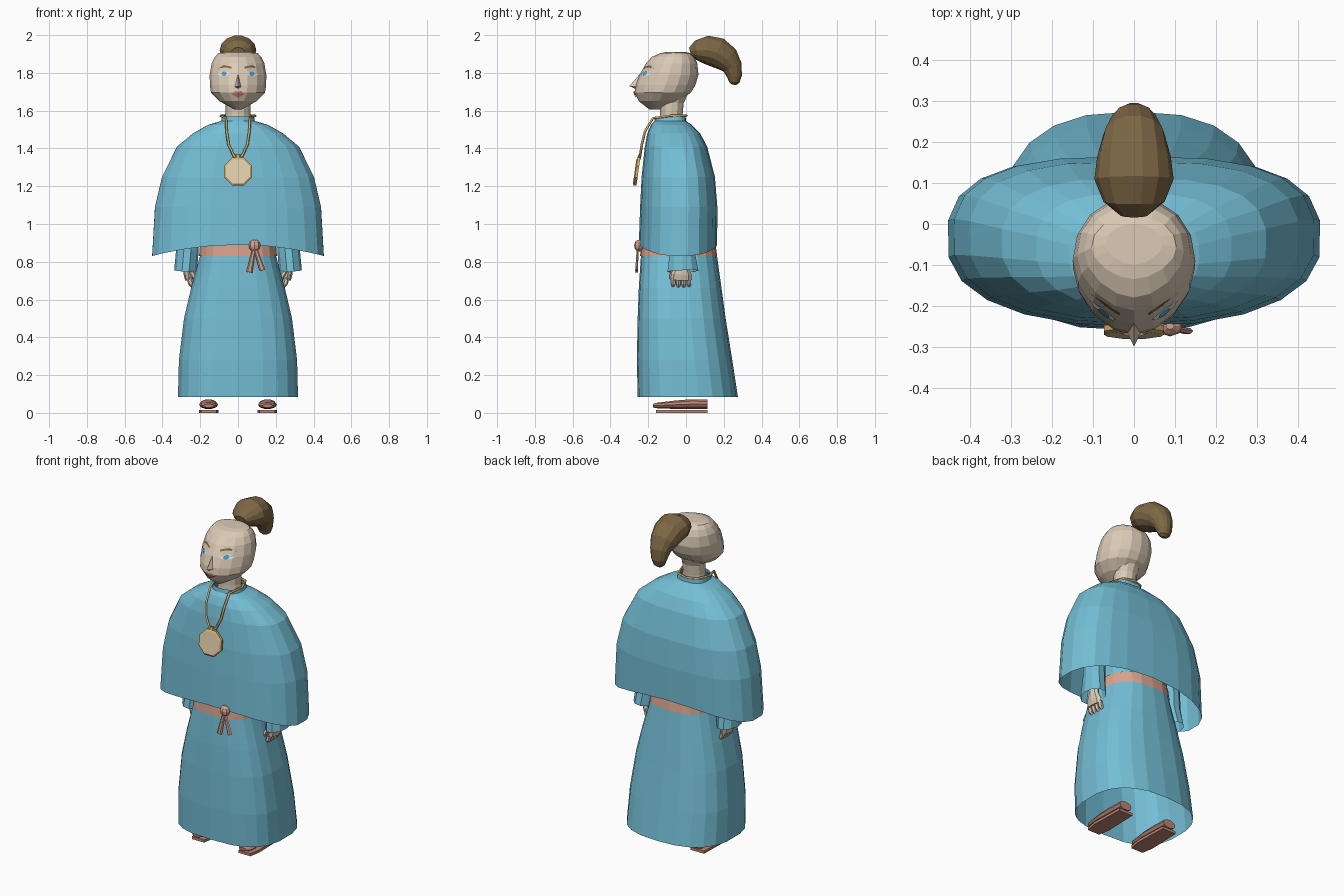
import bpy, bmesh, math
from mathutils import Vector
from mathutils.bvhtree import BVHTree

if "Cube" in bpy.data.objects:
    bpy.data.objects.remove(bpy.data.objects["Cube"])


def material(name, r, g, b):
    m = bpy.data.materials.new(name)
    m.diffuse_color = [((c / 255 + 0.055) / 1.055) ** 2.4 for c in (r, g, b)] + [1]
    m.use_nodes = True
    m.node_tree.nodes["Principled BSDF"].inputs["Base Color"].default_value = m.diffuse_color
    return m


BLUE = material("robe blue", 116, 190, 213)
SKIN = material("skin", 220, 203, 182)
HAIR = material("hair brown", 126, 104, 69)
PINK = material("belt pink", 216, 163, 142)
GOLD = material("gold", 214, 178, 112)
PALE = material("pale gold", 226, 208, 172)
LEATHER = material("sandal leather", 186, 132, 116)
WHITE = material("eye white", 232, 230, 225)
IRIS = material("iris blue", 85, 165, 200)
LIP = material("lip red", 196, 122, 110)


def build(name, verts, faces, mat):
    me = bpy.data.meshes.new(name)
    me.from_pydata(verts, [], faces)
    bm = bmesh.new()
    bm.from_mesh(me)
    bmesh.ops.recalc_face_normals(bm, faces=bm.faces)
    bm.to_mesh(me)
    bm.free()
    me.materials.append(mat)
    ob = bpy.data.objects.new(name, me)
    bpy.context.collection.objects.link(ob)
    return ob


def skin_rings(name, rings, mat, start, end):
    """Joins equal rings of points into a skin, with optional end caps."""
    n = len(rings[0])
    verts = [p for r in rings for p in r]
    faces = [(k * n + i, k * n + (i + 1) % n, (k + 1) * n + (i + 1) % n, (k + 1) * n + i)
             for k in range(len(rings) - 1) for i in range(n)]
    if start:
        faces.append(tuple(range(n)))
    if end:
        faces.append(tuple(range(len(verts) - n, len(verts))))
    return build(name, verts, faces, mat)


def loft(name, levels, mat, n=20, front=2.0, back=2.0, start=False, end=False, hem=0.0):
    """Stacks superellipse levels (z, half width, front y, back y); the first may dip at the sides."""
    rings = []
    for k, (z, rx, yf, yb) in enumerate(levels):
        ring = []
        for i in range(n):
            a = 2 * math.pi * i / n - math.pi / 2
            c, s = math.cos(a), math.sin(a)
            e = 2 / (front if s < 0 else back)
            x = math.copysign(abs(c) ** e, c)
            y = math.copysign(abs(s) ** e, s)
            dip = hem * x * x if k == 0 else 0
            ring.append((rx * x, (yf + yb) / 2 + (yb - yf) / 2 * y, z - dip))
        rings.append(ring)
    return skin_rings(name, rings, mat, start, end)


def tube(name, path, mat, n=8, start=True, end=True):
    """Sweeps an ellipse along (x, y, z, half width, half depth) stations."""
    pts = [Vector(p[:3]) for p in path]
    rings = []
    for k, p in enumerate(path):
        t = (pts[min(k + 1, len(pts) - 1)] - pts[max(k - 1, 0)]).normalized()
        side = (Vector((1, 0, 0)) - t * t.x).normalized()
        up = t.cross(side)
        rings.append([pts[k] + side * p[3] * math.cos(2 * math.pi * i / n)
                      + up * p[4] * math.sin(2 * math.pi * i / n) for i in range(n)])
    return skin_rings(name, rings, mat, start, end)


# Clothes
loft("cape", [(0.89, 0.458, -0.25, 0.165), (1.09, 0.443, -0.243, 0.166), (1.25, 0.405, -0.235, 0.153),
              (1.41, 0.325, -0.218, 0.112), (1.48, 0.24, -0.205, 0.075), (1.525, 0.16, -0.185, 0.03),
              (1.545, 0.09, -0.168, 0.0), (1.568, 0.085, -0.165, -0.002)],
     BLUE, n=22, front=2.3, back=2.8, hem=0.06)
loft("skirt", [(0.085, 0.32, -0.256, 0.275), (0.28, 0.315, -0.26, 0.245), (0.5, 0.288, -0.256, 0.21),
               (0.66, 0.25, -0.25, 0.188), (0.84, 0.2, -0.238, 0.163)], BLUE, n=22, front=2.9, back=2.5)
loft("belt", [(0.83, 0.208, -0.243, 0.165), (0.9, 0.202, -0.238, 0.155)], PINK, n=22, front=2.7, back=2.5)
loft("tunic", [(0.9, 0.198, -0.235, 0.15), (1.15, 0.21, -0.2, 0.12), (1.4, 0.2, -0.17, 0.07),
               (1.5, 0.09, -0.15, 0.0)], BLUE, n=16, front=2.5, back=2.5)

# Belt knot and its two tails
tube("belt_knot", [(0.088, -0.25, z, r, r * 0.8) for z, r in
                   ((0.855, 0.012), (0.87, 0.027), (0.887, 0.031), (0.905, 0.025), (0.916, 0.01))], PINK)
for i, (x, z) in enumerate(((0.06, 0.745), (0.13, 0.755))):
    tube("belt_tail_%d" % i, [(0.088, -0.255, 0.88, 0.009, 0.006), (x, -0.262, z, 0.016, 0.008)], PINK, n=6)

# Sleeves, hands and feet on both sides
for s, side in ((-1, "left"), (1, "right")):
    tube("sleeve_" + side, [(s * 0.2, -0.03, 1.38, 0.05, 0.06), (s * 0.265, -0.02, 1.1, 0.055, 0.06),
                            (s * 0.268, -0.02, 0.86, 0.06, 0.068), (s * 0.278, -0.016, 0.75, 0.06, 0.086)],
         BLUE, n=10, end=False)
    tube("hand_" + side, [(s * 0.27, -0.02, 0.85, 0.022, 0.03), (s * 0.268, -0.022, 0.77, 0.022, 0.035),
                          (s * 0.264, -0.025, 0.735, 0.024, 0.055), (s * 0.258, -0.026, 0.705, 0.022, 0.056)], SKIN)
    for f in range(4):
        y = -0.068 + f * 0.028
        tube("finger_%s_%d" % (side, f), [(s * 0.258, y, 0.715, 0.014, 0.013), (s * 0.25, y, 0.685, 0.014, 0.013),
                                          (s * 0.238, y, 0.665 + 0.005 * (f in (0, 3)), 0.009, 0.009)], SKIN, n=6)
    tube("thumb_" + side, [(s * 0.25, -0.07, 0.75, 0.012, 0.013), (s * 0.232, -0.078, 0.72, 0.012, 0.012),
                           (s * 0.225, -0.074, 0.69, 0.008, 0.008)], SKIN, n=6)
    tube("shoe_" + side, [(s * 0.156, y, z, w, h) for y, z, w, h in
                          ((-0.175, 0.038, 0.026, 0.01), (-0.15, 0.039, 0.043, 0.016), (-0.06, 0.043, 0.05, 0.023),
                           (0.02, 0.046, 0.047, 0.027), (0.115, 0.046, 0.042, 0.026))], LEATHER, n=10)
    outline = [(-0.046, 0.115), (0.046, 0.115), (0.052, -0.09), (0.04, -0.16), (-0.04, -0.16), (-0.052, -0.09)]
    skin_rings("sole_" + side, [[(s * 0.155 + x, y, z) for x, y in outline] for z in (0, 0.016)],
               LEATHER, True, True)

# Neck and head
loft("neck", [(1.5, 0.075, -0.14, -0.015), (1.58, 0.065, -0.137, -0.018), (1.64, 0.065, -0.14, -0.012),
              (1.71, 0.08, -0.14, 0.02)], SKIN, n=12)
head = loft("head", [(1.607, 0.02, -0.195, -0.13), (1.65, 0.098, -0.25, -0.035), (1.695, 0.143, -0.272, 0.025),
                     (1.735, 0.149, -0.268, 0.05), (1.79, 0.15, -0.246, 0.066), (1.85, 0.14, -0.212, 0.06),
                     (1.885, 0.122, -0.18, 0.045), (1.905, 0.104, -0.135, 0.02), (1.911, 0.07, -0.1, 0.0)],
            SKIN, n=16, front=1.75, back=2.1, start=True, end=True)
build("nose", [(0, -0.24, 1.8), (-0.024, -0.25, 1.725), (0.024, -0.25, 1.725), (0, -0.3, 1.73), (0, -0.255, 1.71)],
      [(0, 1, 3), (0, 3, 2), (1, 4, 3), (4, 2, 3), (0, 2, 4, 1)], SKIN)

# Face details laid onto the head
surface = BVHTree.FromPolygons([v.co for v in head.data.vertices], [p.vertices for p in head.data.polygons])


def face_plate(name, pts, mat, lift):
    cx, cz = (sum(p[i] for p in pts) / len(pts) for i in (0, 1))
    verts = []
    for x, z in pts + [(cx, cz)]:
        hit = surface.ray_cast(Vector((x, -1, z)), Vector((0, 1, 0)))[0]
        verts.append((x, hit.y - lift, z))
    n = len(pts)
    build(name, verts, [(i, (i + 1) % n, n) for i in range(n)], mat)


def oval(x, z, rx, rz, n=8):
    return [(x + rx * math.cos(2 * math.pi * i / n), z + rz * math.sin(2 * math.pi * i / n)) for i in range(n)]


for s, side in ((-1, "left"), (1, "right")):
    face_plate("eye_" + side, oval(s * 0.076, 1.796, 0.032, 0.014), WHITE, 0.004)
    face_plate("iris_" + side, oval(s * 0.074, 1.796, 0.014, 0.013), IRIS, 0.007)
    face_plate("eyebrow_" + side, [(s * x, z) for x, z in ((0.035, 1.822), (0.075, 1.832), (0.11, 1.822),
                                                         (0.075, 1.841), (0.035, 1.833))], HAIR, 0.005)
face_plate("lips", [(-0.038, 1.69), (0, 1.668), (0.038, 1.69), (0.014, 1.704), (0, 1.699), (-0.014, 1.704)],
           LIP, 0.007)

# Swept-back ponytail
tube("ponytail", [(0, y, z, w, h) for y, z, w, h in
                  ((0.022, 1.91, 0.035, 0.025), (0.055, 1.918, 0.075, 0.055), (0.11, 1.921, 0.097, 0.078),
                   (0.165, 1.908, 0.09, 0.083), (0.215, 1.873, 0.076, 0.073), (0.246, 1.83, 0.058, 0.054),
                   (0.257, 1.78, 0.045, 0.04), (0.256, 1.75, 0.034, 0.028), (0.254, 1.737, 0.016, 0.012))],
     HAIR, n=14)

# Necklace chain, running round the collar and down to the pendant
half = [(0.022, -0.243, 1.36), (0.05, -0.234, 1.42), (0.06, -0.217, 1.49), (0.064, -0.175, 1.56),
        (0.092, -0.09, 1.572), (0.06, -0.015, 1.574)]
loop = [(0, -0.247, 1.345)] + half + [(0, 0.003, 1.574)] + [(-x, y, z) for x, y, z in reversed(half)]
cu = bpy.data.curves.new("chain", "CURVE")
cu.dimensions = "3D"
cu.bevel_depth = 0.007
cu.bevel_resolution = 0
sp = cu.splines.new("POLY")
sp.points.add(len(loop) - 1)
for p, co in zip(sp.points, loop):
    p.co = (*co, 1)
sp.use_cyclic_u = True
cu.materials.append(GOLD)
chain = bpy.data.objects.new("chain", cu)
bpy.context.collection.objects.link(chain)
bpy.context.view_layer.objects.active = chain
chain.select_set(True)
bpy.ops.object.convert(target="MESH")


# Octagonal pendant with a pale face
def octagon(r, out):
    return [(r * math.cos(a), -0.252 - out + 0.14 * r * math.sin(a), 1.277 + r * math.sin(a))
            for a in (math.pi * (i / 4 + 0.125) for i in range(8))]


pendant = skin_rings("pendant", [octagon(0.08, 0.0), octagon(0.08, 0.014), octagon(0.07, 0.02)], GOLD, True, True)
pendant.data.materials.append(PALE)
pendant.data.polygons[-1].material_index = 1
tube("pendant_loop", [(0, -0.25, 1.34, 0.016, 0.01), (0, -0.246, 1.367, 0.013, 0.009)], GOLD, n=6)
